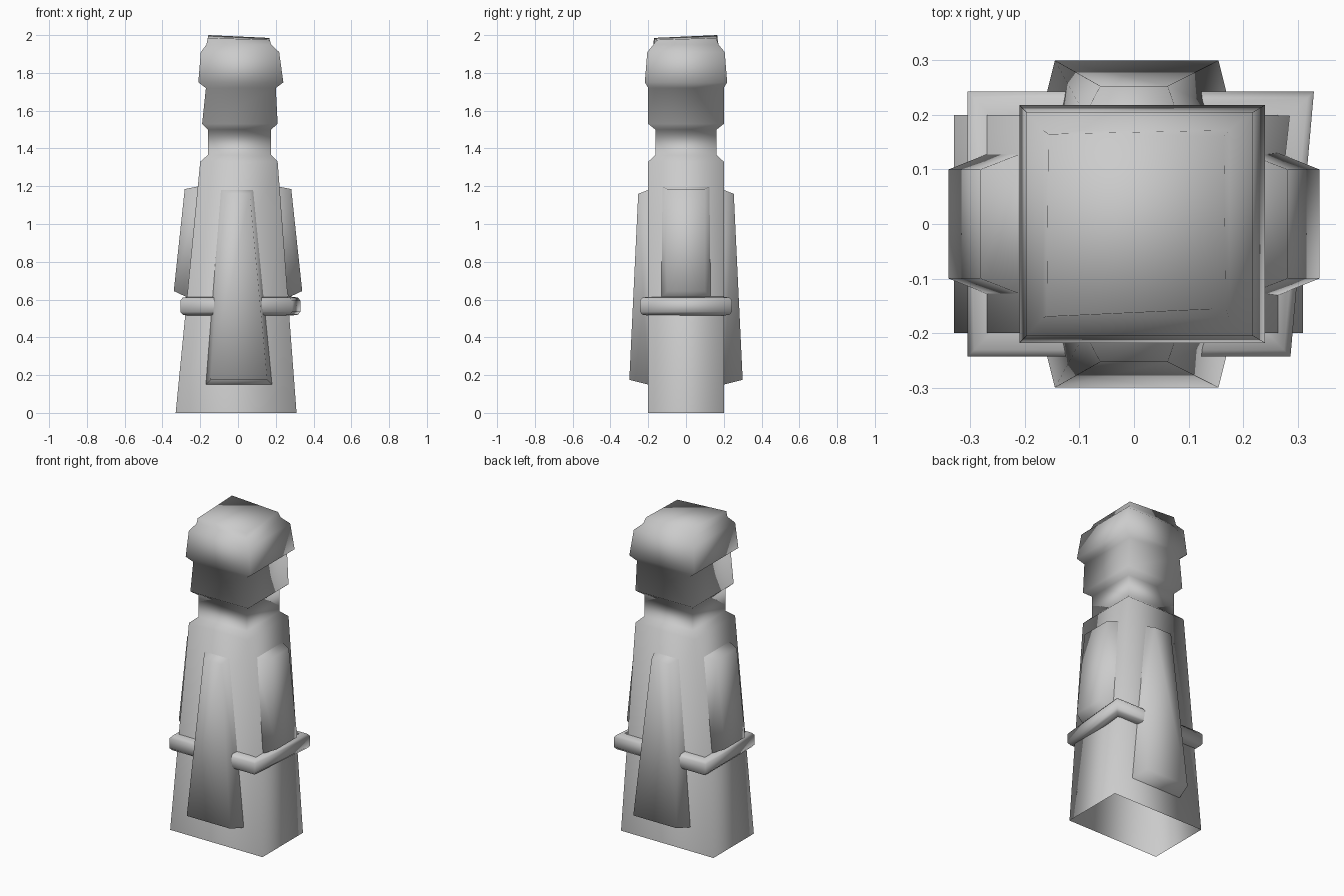
import bpy, bmesh

cube = bpy.data.objects.get("Cube")
if cube:
    bpy.data.objects.remove(cube)

stone = bpy.data.materials.new("grey_stone")
stone.use_nodes = True
colour = (0.6, 0.6, 0.6, 1)
stone.diffuse_color = colour
stone.node_tree.nodes["Principled BSDF"].inputs["Base Color"].default_value = colour


def rect(x0, x1, y0, y1, z):
    return [(x0, y0, z), (x1, y0, z), (x1, y1, z), (x0, y1, z)]


def loft(name, rings, cap_start=False, cap_end=False, closed=False):
    """Skin a stack of four-cornered rings into one smooth object."""
    bm = bmesh.new()
    loops = [[bm.verts.new(p) for p in ring] for ring in rings]
    pairs = list(zip(loops, loops[1:]))
    if closed:
        pairs.append((loops[-1], loops[0]))
    for a, b in pairs:
        for i in range(4):
            j = (i + 1) % 4
            bm.faces.new((a[i], a[j], b[j], b[i]))
    if cap_start:
        bm.faces.new(loops[0][::-1])
    if cap_end:
        bm.faces.new(loops[-1])
    bmesh.ops.recalc_face_normals(bm, faces=bm.faces)
    mesh = bpy.data.meshes.new(name)
    bm.to_mesh(mesh)
    bm.free()
    mesh.materials.append(stone)
    mesh.shade_smooth()
    obj = bpy.data.objects.new(name, mesh)
    bpy.context.collection.objects.link(obj)
    return obj


# Hollow tapered body, neck, head, brow and crown in one skin
profile = [
    (-0.33, 0.31, 0.2, 0), (-0.2, 0.21, 0.2, 1.33),
    (-0.16, 0.175, 0.162, 1.365), (-0.16, 0.175, 0.162, 1.5),
    (-0.19, 0.21, 0.2, 1.53), (-0.17, 0.2, 0.2, 1.72),
    (-0.21, 0.24, 0.218, 1.75), (-0.197, 0.218, 0.205, 1.91),
    (-0.167, 0.175, 0.172, 1.95),
]
rings = [rect(x0, x1, -y, y, z) for x0, x1, y, z in profile]
# Slightly uneven crown, tilted at each corner
rings.append([(-0.16, -0.17, 1.985), (0.168, -0.155, 1.975),
              (0.165, 0.16, 1.985), (-0.157, 0.165, 2.0)])
loft("body_and_head", rings, cap_end=True)

# Long raised panels on front and back
for name, s in (("front_panel", -1), ("back_panel", 1)):
    base = [(-0.17, 0.2 * s, 0.15), (0.18, 0.2 * s, 0.15),
            (0.08, 0.2 * s, 1.18), (-0.09, 0.2 * s, 1.18)]
    face = [(-0.145, 0.3 * s, 0.175), (0.155, 0.3 * s, 0.175),
            (0.062, 0.253 * s, 1.16), (-0.062, 0.253 * s, 1.16)]
    loft(name, [base, face], cap_end=True)

# Short raised panels on the sides
for name, s in (("right_arm", -1), ("left_arm", 1)):
    base = [(0.265 * s, -0.13, 0.61), (0.265 * s, 0.13, 0.61),
            (0.205 * s, 0.13, 1.2), (0.205 * s, -0.13, 1.2)]
    face = [(0.34 * s, -0.1, 0.645), (0.34 * s, 0.1, 0.645),
            (0.282 * s, 0.1, 1.185), (0.282 * s, -0.1, 1.185)]
    loft(name, [base, face], cap_end=True)


# Belt with chamfered outer edges, wider towards the back left corner
def belt_ring(inset, z):
    x0, x1, xb, y = -0.305 + inset, 0.287 - inset, 0.33 - inset, 0.243 - inset
    return [(x0, -y, z), (x1, -y, z), (xb, y, z), (x0, y, z)]


loft("belt", [belt_ring(0.045, 0.515), belt_ring(0.012, 0.52),
              belt_ring(0, 0.535), belt_ring(0, 0.595),
              belt_ring(0.012, 0.61), belt_ring(0.045, 0.615)])
